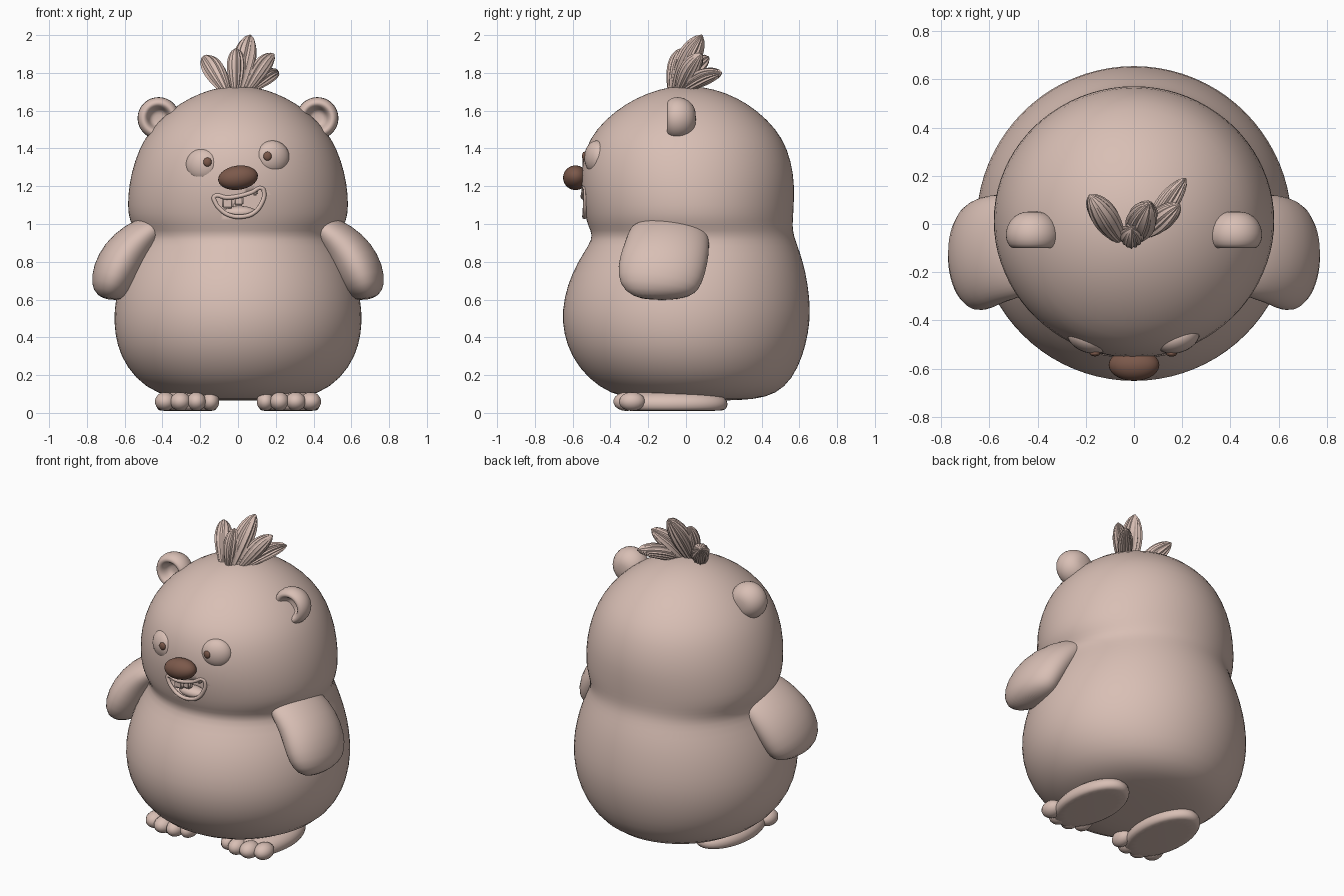
import bpy, bmesh, random
from math import sin, cos, pi, sqrt, radians
from mathutils import Vector, Matrix

random.seed(4)
X, Y, Z = Vector((1, 0, 0)), Vector((0, 1, 0)), Vector((0, 0, 1))
if "Cube" in bpy.data.objects:
    bpy.data.objects.remove(bpy.data.objects["Cube"])


def material(name, rgb):
    m = bpy.data.materials.new(name)
    m.use_nodes = True
    m.diffuse_color = (*rgb, 1)
    m.node_tree.nodes["Principled BSDF"].inputs["Base Color"].default_value = (*rgb, 1)
    return m


FUR = material("pale pink fur", (0.69, 0.52, 0.46))
BROWN = material("dark brown", (0.2, 0.1, 0.07))


def finish(name, bm, mat=FUR, subdiv=0, angle=50):
    """Turn a bmesh into a smooth-shaded object with modifiers applied."""
    bmesh.ops.recalc_face_normals(bm, faces=bm.faces[:])
    me = bpy.data.meshes.new(name)
    bm.to_mesh(me)
    bm.free()
    ob = bpy.data.objects.new(name, me)
    bpy.context.collection.objects.link(ob)
    me.materials.append(mat)
    bpy.ops.object.select_all(action='DESELECT')
    ob.select_set(True)
    bpy.context.view_layer.objects.active = ob
    if subdiv:
        ob.modifiers.new("Subdivision", 'SUBSURF').levels = subdiv
        bpy.ops.object.modifier_apply(modifier="Subdivision")
    bpy.ops.object.shade_smooth_by_angle(angle=radians(angle))
    return ob


def loft(name, rings, segs=24, axis=None, ref=Y, subdiv=1, ridge=0.0):
    """Skin a row of elliptical rings (centre, radius across, radius along ref)."""
    bm = bmesh.new()
    jitter = [1 - ridge * random.random() - ridge * (i % 2) for i in range(segs)]
    loops = []
    for i, (c, ra, rb) in enumerate(rings):
        t = axis or (rings[min(i + 1, len(rings) - 1)][0] - rings[max(i - 1, 0)][0]).normalized()
        b = (ref - t * ref.dot(t)).normalized()
        a = b.cross(t)
        loops.append([bm.verts.new(c + (a * ra * cos(2 * pi * k / segs)
                                        + b * rb * sin(2 * pi * k / segs)) * jitter[k])
                      for k in range(segs)])
    for lo, hi in zip(loops, loops[1:]):
        for k in range(segs):
            n = (k + 1) % segs
            bm.faces.new((lo[k], lo[n], hi[n], hi[k]))
    bm.faces.new(loops[0])
    bm.faces.new(loops[-1])
    return finish(name, bm, subdiv=subdiv, angle=50 if not ridge else 25)


def ellipsoid(name, centre, radii, rot=None, mat=FUR, segs=28):
    bm = bmesh.new()
    m = Matrix.Translation(centre) @ (rot or Matrix()) @ Matrix.Diagonal((*radii, 1))
    bmesh.ops.create_uvsphere(bm, u_segments=segs, v_segments=segs // 2, radius=1, matrix=m)
    finish(name, bm, mat)
    return m


# Body and head in one skin: height, half width, front, back
PROFILE = [(.065, .12, -.1, .2), (.07, .28, -.26, .36), (.1, .43, -.4, .48), (.18, .545, -.52, .565),
           (.3, .625, -.61, .62), (.42, .655, -.65, .65), (.54, .66, -.66, .662),
           (.68, .635, -.63, .648), (.8, .59, -.575, .622), (.89, .545, -.515, .59),
           (.94, .535, -.495, .572), (.99, .562, -.52, .565), (1.05, .585, -.537, .57),
           (1.15, .585, -.555, .575), (1.27, .568, -.56, .572), (1.4, .525, -.535, .538),
           (1.5, .465, -.48, .482), (1.6, .365, -.375, .38), (1.67, .255, -.26, .27),
           (1.715, .14, -.14, .15), (1.73, .04, -.04, .04)]
body = loft("body", [(Vector((0, (f + b) / 2, z)), w, (b - f) / 2) for z, w, f, b in PROFILE],
            segs=40, axis=Z)

# Crooked grin cut into the face
GRIN = [(-.125, 1.145), (-.06, 1.14), (0, 1.147), (.07, 1.167), (.125, 1.19), (.138, 1.165),
        (.125, 1.11), (.085, 1.06), (.03, 1.04), (-.04, 1.045), (-.09, 1.075), (-.12, 1.115)]
bm = bmesh.new()
floor = bm.faces.new([bm.verts.new((x, -.72, z)) for x, z in GRIN])
back = bmesh.ops.extrude_face_region(bm, geom=[floor])
bmesh.ops.translate(bm, vec=Y * .28, verts=[v for v in back["geom"] if isinstance(v, bmesh.types.BMVert)])
cutter = finish("mouth_cutter", bm)
cutter.hide_render = True
cut = body.modifiers.new("Mouth", 'BOOLEAN')
cut.operation, cut.solver, cut.object = 'DIFFERENCE', 'EXACT', cutter
bpy.context.view_layer.objects.active = body
bpy.ops.object.modifier_apply(modifier="Mouth")
bpy.data.objects.remove(cutter)


def face_y(x):
    return -.546 * sqrt(1 - (x / .585) ** 2)


# Soft lip around the opening
curve = bpy.data.curves.new("lips", 'CURVE')
curve.dimensions = '3D'
curve.bevel_depth, curve.bevel_resolution, curve.resolution_u = .012, 3, 5
line = curve.splines.new('BEZIER')
line.bezier_points.add(len(GRIN) - 1)
line.use_cyclic_u = True
for p, (x, z) in zip(line.bezier_points, GRIN):
    p.co = (x, face_y(x) + max(0, 1.12 - z) * .1, z)
    p.handle_left_type = p.handle_right_type = 'AUTO'
curve.materials.append(FUR)
bpy.context.collection.objects.link(bpy.data.objects.new("lips", curve))

# Teeth and tongue
for name, x, z, w, h in (("big_tooth", -.055, 1.118, .03, .036), ("middle_tooth", .003, 1.126, .026, .03),
                         ("small_tooth", .09, 1.168, .016, .018)):
    bm = bmesh.new()
    bmesh.ops.create_cube(bm, size=2, matrix=Matrix.Translation((x, -.515, z))
                          @ Matrix.Diagonal((w, .02, h, 1)))
    bmesh.ops.bevel(bm, geom=bm.edges[:], offset=.009, segments=3, affect='EDGES')
    finish(name, bm)
ellipsoid("tongue", (.01, -.475, 1.06), (.09, .05, .035))

# Nose
ellipsoid("nose", (0, -.585, 1.245), (.106, .066, .064), Matrix.Rotation(radians(-8), 4, 'Y'), BROWN)

# Eyes with small pupils looking inward
for side, s, x, z, dz in (("left", 1, .182, 1.352, .08), ("right", -1, -.188, 1.31, .2)):
    m = ellipsoid(side + "_eye", (x, -.472, z), (.094, .062, .09), Matrix.Rotation(radians(20 * s), 4, 'Z'))
    dx = -.5 * s
    spot = m @ Vector((dx, -sqrt(1 - dx * dx - dz * dz), dz))
    ellipsoid(side + "_pupil", spot, (.022, .012, .024), mat=BROWN, segs=16)

ARM = [(.4, -.08, 1.0, .06, .18), (.48, -.09, .955, .095, .215), (.57, -.1, .87, .122, .228),
       (.63, -.125, .78, .13, .235), (.667, -.148, .69, .118, .222), (.682, -.155, .63, .09, .175),
       (.687, -.155, .6, .035, .08)]
EAR = [(.055, .03), (.04, .078), (-.01, .113), (-.065, .115), (-.1, .092), (-.098, .07),
       (-.07, .055), (-.035, .045), (-.03, .015)]
FOOT = [(.01, .14, .25), (.014, .155, .275), (.045, .17, .295), (.085, .155, .275),
        (.11, .11, .21), (.12, .04, .09)]
TOES = [(-.125, -.285, .047), (-.05, -.315, .052), (.035, -.315, .056), (.115, -.285, .056)]

for side, s in (("left", 1), ("right", -1)):
    # Mitten arm
    loft(side + "_arm", [(Vector((s * x, y, z)), a, b) for x, y, z, a, b in ARM])
    # Cupped ear
    loft(side + "_ear", [(Vector((s * .42, y - .002, 1.56)), r, r) for y, r in EAR], axis=Y, ref=Z)
    # Flat foot with rounded toes
    loft(side + "_foot", [(Vector((s * .27, -.065, z)), a, b) for z, a, b in FOOT], axis=Z)
    for i, (x, y, r) in enumerate(TOES):
        ellipsoid(f"{side}_toe_{i + 1}", (s * (.27 + x), y, .06), (r, .07, .05), segs=18)

# Ridged tufts of hair: base, tip, thickness
TUFTS = [((-.06, -.06, 1.7), (-.185, .12, 1.885), .056), ((0, -.06, 1.7), (.065, .085, 2.0), .062),
         ((-.01, -.075, 1.7), (-.01, -.02, 1.93), .05),
         ((.04, -.04, 1.7), (.19, .08, 1.9), .05), ((.06, -.02, 1.71), (.215, .19, 1.8), .045)]
STEPS = 12
for i, (base, tip, r) in enumerate(TUFTS):
    base, tip = Vector(base), Vector(tip)
    rings = []
    for k in range(STEPS + 1):
        t = k / STEPS
        fat = r * (.12 + .95 * sin(pi * (.12 + .88 * t) ** 1.2) ** .7 if t < 1 else .08)
        rings.append((base.lerp(tip, t) + Z * .02 * sin(pi * t), fat, fat))
    loft(f"hair_tuft_{i + 1}", rings, segs=28, ref=X, subdiv=0, ridge=.13)
